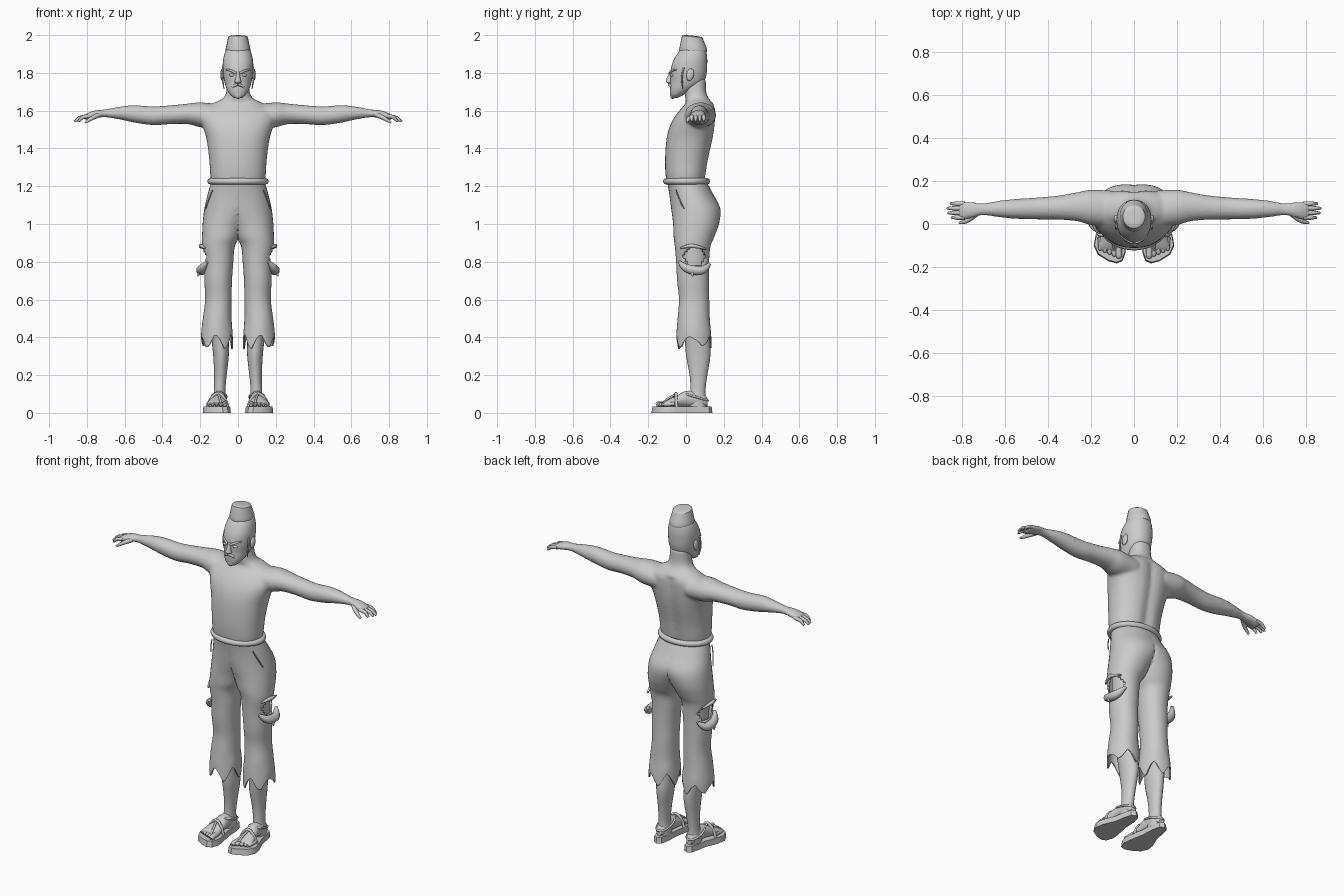
import bpy, bmesh, math
from mathutils import Matrix, Vector

clay = bpy.data.materials.new("clay_grey")
clay.diffuse_color = (0.6, 0.6, 0.6, 1)


def finish(ob, mirror=True, angle=45):
    ob.data.materials.clear()
    ob.data.materials.append(clay)
    bpy.ops.object.select_all(action='DESELECT')
    ob.select_set(True)
    bpy.context.view_layer.objects.active = ob
    bpy.ops.object.shade_smooth_by_angle(angle=math.radians(angle))
    if mirror:
        m = ob.modifiers.new("mirror", 'MIRROR')
        m.merge_threshold = 0.0005
    return ob


def from_bm(name, bm, mirror=True, angle=45):
    bmesh.ops.recalc_face_normals(bm, faces=bm.faces)
    me = bpy.data.meshes.new(name)
    bm.to_mesh(me)
    bm.free()
    ob = bpy.data.objects.new(name, me)
    bpy.context.collection.objects.link(ob)
    return finish(ob, mirror, angle)


def spline(rows, steps):
    """Smoothly interpolated rows of numbers."""
    out = []
    for i in range(len(rows) - 1):
        p0, p1 = rows[max(i - 1, 0)], rows[i]
        p2, p3 = rows[i + 1], rows[min(i + 2, len(rows) - 1)]
        for s in range(steps):
            t = s / steps
            out.append([0.5 * (2 * b + (c - a) * t + (2 * a - 5 * b + 4 * c - d) * t * t
                               + (3 * b - a - 3 * c + d) * t ** 3)
                        for a, b, c, d in zip(p0, p1, p2, p3)])
    return out + [list(rows[-1])]


def loft(bm, axis, rows, n=32, steps=4, power=2.0, caps=True, half=False, warp=None):
    """Oval rings (position, centre u, centre v, radius u, radius v) along an axis."""
    rings = []
    for w, cu, cv, ru, rv in spline(rows, steps):
        ring = []
        for k in range(n):
            a = math.tau * k / n
            c, s = math.cos(a), math.sin(a)
            u = cu + ru * math.copysign(abs(c) ** (2 / power), c)
            v = cv + rv * math.copysign(abs(s) ** (2 / power), s)
            co = {'x': (w, u, v), 'y': (u, w, v), 'z': (u, v, w)}[axis]
            if warp:
                co = warp(*co, k)
            if half:
                co = (max(co[0], 0), co[1], co[2])
            ring.append(bm.verts.new(co))
        rings.append(ring)
    for r0, r1 in zip(rings, rings[1:]):
        for k in range(n):
            bm.faces.new((r0[k], r0[(k + 1) % n], r1[(k + 1) % n], r1[k]))
    if caps:
        bm.faces.new(rings[0])
        bm.faces.new(rings[-1][::-1])
    if half:
        inner = [f for f in bm.faces if all(abs(v.co.x) < 1e-5 for v in f.verts)]
        bmesh.ops.delete(bm, geom=inner, context='FACES')


def part(name, axis, rows, mirror=True, angle=45, **kw):
    bm = bmesh.new()
    loft(bm, axis, rows, **kw)
    return from_bm(name, bm, mirror, angle)


def tube(name, pts, mirror=True, cyclic=False):
    """Round tube through points (x, y, z, radius)."""
    cu = bpy.data.curves.new(name, 'CURVE')
    cu.dimensions = '3D'
    cu.bevel_depth, cu.bevel_resolution, cu.use_fill_caps = 1, 2, True
    sp = cu.splines.new('NURBS')
    sp.points.add(len(pts) - 1)
    for p, (x, y, z, r) in zip(sp.points, pts):
        p.co, p.radius = (x, y, z, 1), r
    sp.order_u, sp.resolution_u = 3, 5
    sp.use_endpoint_u, sp.use_cyclic_u = not cyclic, cyclic
    ob = bpy.data.objects.new(name, cu)
    bpy.context.collection.objects.link(ob)
    bpy.ops.object.select_all(action='DESELECT')
    ob.select_set(True)
    bpy.context.view_layer.objects.active = ob
    bpy.ops.object.convert(target='MESH')
    return finish(bpy.context.view_layer.objects.active, mirror, 60)


def ball(name, loc, size, mirror=True, rot=0):
    bm = bmesh.new()
    mat = Matrix.Translation(loc) @ Matrix.Rotation(rot, 4, 'X') @ Matrix.Diagonal((*size, 1))
    bmesh.ops.create_uvsphere(bm, u_segments=16, v_segments=10, radius=1, matrix=mat)
    return from_bm(name, bm, mirror, 60)


# Bare torso, neck and arms blended into one skin
def spine(x, y, z, k):
    if y > 0.06 and z < 1.62:
        y -= 0.014 * math.exp(-(x / 0.03) ** 2)
    return x, y, z


bm = bmesh.new()
loft(bm, 'z', [(1.21, 0, .0, .138, .1), (1.26, 0, .0, .147, .108), (1.34, 0, .005, .152, .116),
               (1.45, 0, .021, .167, .124), (1.52, 0, .035, .188, .12), (1.57, 0, .05, .2, .108),
               (1.61, 0, .065, .18, .092), (1.64, 0, .07, .13, .072), (1.665, 0, .058, .08, .062),
               (1.70, 0, .05, .062, .057), (1.77, 0, .05, .056, .055)],
     n=48, power=2.25, half=True, warp=spine)
loft(bm, 'x', [(.1, .07, 1.57, .085, .065), (.2, .077, 1.578, .082, .066), (.26, .08, 1.583, .068, .055),
               (.35, .076, 1.579, .056, .05), (.45, .072, 1.573, .051, .05), (.55, .07, 1.583, .046, .046),
               (.62, .07, 1.587, .039, .035), (.7, .068, 1.586, .028, .021), (.75, .065, 1.582, .037, .021),
               (.79, .062, 1.572, .042, .018), (.815, .062, 1.563, .038, .013)], n=24)
body = from_bm("torso_and_arms", bm)
rm = body.modifiers.new("blend", 'REMESH')
rm.mode, rm.voxel_size, rm.use_smooth_shade = 'VOXEL', 0.009, True
sm = body.modifiers.new("soften", 'SMOOTH')
sm.factor, sm.iterations = 0.5, 4

# Fingers and thumb
for i in range(4):
    y, tip = .03 + .0215 * i, (.845, .862, .866, .85)[i]
    tube("finger", [(.785, y, 1.572, .011), (.82, y, 1.568, .011),
                    (tip - .015, y, 1.558, .009), (tip, y, 1.543, .006)])
tube("thumb", [(.735, .045, 1.578, .014), (.765, .02, 1.565, .012),
               (.79, .008, 1.55, .01), (.81, .005, 1.537, .006)])

# Head
part("head", 'z', [(1.668, 0, -.058, .022, .016), (1.685, 0, -.047, .042, .036), (1.715, 0, -.022, .06, .064),
                   (1.75, 0, .004, .071, .087), (1.79, 0, .012, .078, .096), (1.84, 0, .018, .081, .094),
                   (1.88, 0, .026, .077, .086), (1.92, 0, .036, .064, .069), (1.945, 0, .04, .04, .045)],
     mirror=False, power=2.15)
part("nose", 'z', [(1.742, 0, -.082, .008, .008), (1.752, 0, -.087, .018, .019), (1.765, 0, -.088, .014, .017),
                   (1.79, 0, -.082, .009, .012), (1.81, 0, -.075, .008, .01)], mirror=False, n=16)
ball("eye", (.031, -.073, 1.788), (.016, .01, .008))
ball("ear", (.083, .022, 1.79), (.011, .02, .033), rot=-.2)
tube("eyebrow", [(.01, -.087, 1.797, .006), (.035, -.078, 1.815, .007), (.062, -.052, 1.817, .004)])
tube("moustache", [(0, -.09, 1.738, .007), (.018, -.084, 1.736, .008), (.033, -.07, 1.718, .006),
                   (.036, -.062, 1.698, .003)])
tube("lower_lip", [(-.018, -.074, 1.717, .004), (0, -.083, 1.717, .007), (.018, -.074, 1.717, .004)], False)
ball("goatee", (0, -.071, 1.685), (.022, .014, .023), False)
tube("hair_strand", [(.08, -.012, 1.83, .005), (.085, -.022, 1.79, .005),
                     (.08, -.022, 1.75, .005), (.074, -.018, 1.715, .002)])

# Cap: tapered, tilted back, with a slightly domed top
def tilt(x, y, z, k):
    return x, y, z - .1 * (y - .035) * (1 if z > 1.95 else .3)


part("cap", 'z', [(1.912, 0, .038, .064, .073), (1.925, 0, .038, .066, .074), (1.96, 0, .036, .058, .064),
                  (1.985, 0, .034, .053, .056), (1.994, 0, .034, .048, .05), (1.997, 0, .034, .02, .02)],
     mirror=False, n=20, steps=2, warp=tilt, angle=35)

# Waistband roll with a small knot
ring = [(math.cos(a) * .147, .003 + math.sin(a) * .109, 1.226, .017)
        for a in (math.tau * k / 24 for k in range(24))]
tube("waistband", ring, False, True)

# Trousers with a ragged hem and a torn hole on the outer thigh
def ragged(x, y, z, k):
    t = min(max((.5 - z) / .13, 0), 1)
    wave = abs((k * 5 / 40 + .15) % 1 - .5) * 2
    return x, y, z + t * (.065 * wave - .025 + .012 * math.sin(k * .9))


bm = bmesh.new()
loft(bm, 'z', [(1.225, 0, .004, .14, .104), (1.16, 0, .027, .16, .116), (1.08, .03, .052, .148, .13),
               (1.0, .07, .053, .117, .121), (.93, .09, .042, .1, .107), (.88, .103, .035, .086, .094),
               (.8, .102, .035, .077, .087), (.7, .105, .037, .073, .084), (.6, .104, .043, .07, .08),
               (.5, .11, .041, .076, .085), (.42, .111, .042, .083, .091), (.37, .111, .042, .084, .093)],
     n=40, steps=5, power=2.1, caps=False, half=True, warp=ragged)
hole = [f for f in bm.faces if (c := f.calc_center_median()).x > .125
        and abs(c.y - .045) / .055 + abs(c.z - .825) / .09 < 1.1 and .775 < c.z < .875]
bmesh.ops.delete(bm, geom=hole, context='FACES')
trousers = from_bm("trousers", bm)
so = trousers.modifiers.new("cloth", 'SOLIDIFY')
so.thickness, so.offset = .007, -1

# Torn cloth hanging below and above the hole
tube("hanging_tear", [(.165, -.035, .80, .008), (.188, -.012, .77, .022), (.198, .045, .752, .027),
                      (.188, .1, .755, .024), (.165, .125, .79, .008)])
tube("tear_point", [(.19, .04, .76, .02), (.208, .03, .745, .012), (.212, .035, .722, .003)])
tube("upper_tear", [(.175, -.03, .872, .004), (.196, .01, .885, .011), (.199, .055, .883, .011),
                    (.18, .105, .868, .004)])
tube("pocket_seam", [(.135, -.053, 1.18, .003), (.156, -.038, 1.13, .004), (.172, -.01, 1.08, .003)])

# Legs and feet
part("leg", 'z', [(.92, .1, .04, .065, .075), (.8, .1, .04, .064, .074), (.65, .1, .042, .055, .065),
                  (.5, .1, .045, .05, .062), (.38, .094, .06, .045, .066), (.3, .09, .065, .041, .064),
                  (.2, .093, .066, .033, .047), (.12, .097, .063, .03, .04), (.07, .098, .06, .034, .046),
                  (.03, .098, .06, .034, .05)], n=24)
part("foot", 'y', [(.115, .1, .055, .016, .02), (.1, .1, .064, .027, .03), (.06, .1, .072, .034, .04),
                   (.0, .101, .074, .037, .042), (-.05, .107, .06, .045, .031),
                   (-.1, .112, .048, .052, .02), (-.12, .112, .043, .05, .012)], n=20)
for i in range(5):
    x, tip, r = .07 + .0215 * i, -.158 + .009 * i, (.015, .012, .011, .011, .01)[i]
    tube("toe", [(x + .003, -.085 + .006 * i, .048, r), (x, tip + .025, .046, r),
                 (x, tip + .005, .045, r), (x, tip, .043, r * .6)])

# Sandals: shaped sole and straps
outline = [(.1, .14), (.075, .125), (.064, .08), (.06, 0), (.044, -.08), (.038, -.13), (.053, -.172),
           (.08, -.183), (.12, -.172), (.168, -.142), (.187, -.1), (.178, -.05), (.148, .02),
           (.138, .08), (.126, .125)]
bm = bmesh.new()
face = bm.faces.new([bm.verts.new((x, y, 0)) for x, y in outline])
top = bmesh.ops.extrude_face_region(bm, geom=[face])['geom']
for v in top:
    if isinstance(v, bmesh.types.BMVert):
        v.co += Vector(((.108 - v.co.x) * .05, -v.co.y * .03, .034))
from_bm("sandal_sole", bm, angle=35)
tube("front_strap", [(.054, -.06, .03, .008), (.062, -.06, .07, .008), (.105, -.052, .115, .008),
                     (.152, -.052, .07, .008), (.162, -.05, .03, .008)])
tube("toe_strap", [(.09, -.135, .04, .006), (.093, -.1, .078, .006), (.105, -.055, .098, .006)])
tube("ankle_strap", [(.1 + .04 * math.cos(a), .05 + .068 * math.sin(a), .085 - .02 * math.sin(a), .006)
                     for a in (math.tau * k / 12 for k in range(12))], cyclic=True)
